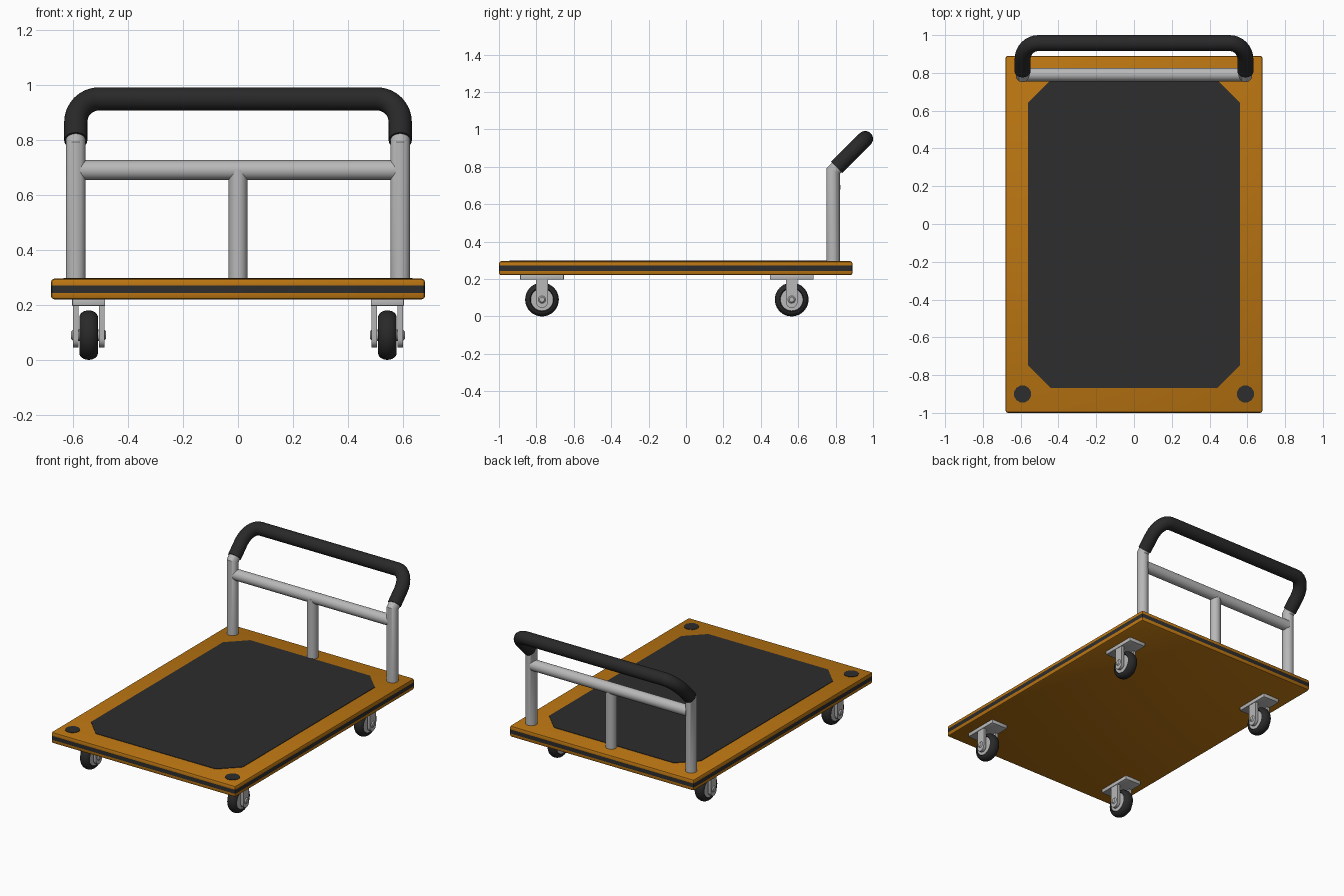
import bpy, bmesh, math
from mathutils import Vector, Matrix

if "Cube" in bpy.data.objects:
    bpy.data.objects.remove(bpy.data.objects["Cube"])


def material(name, rgb):
    m = bpy.data.materials.new(name)
    m.diffuse_color = (*rgb, 1)
    m.use_nodes = True
    m.node_tree.nodes["Principled BSDF"].inputs["Base Color"].default_value = m.diffuse_color
    return m


ORANGE = material("orange paint", (0.50, 0.18, 0.006))
DARK = material("dark rubber", (0.026, 0.026, 0.026))
GREY = material("grey metal", (0.48, 0.48, 0.48))
BLACK = material("black grip", (0.022, 0.022, 0.022))


def finish(name, bm, *mats):
    bmesh.ops.recalc_face_normals(bm, faces=bm.faces[:])
    me = bpy.data.meshes.new(name)
    bm.to_mesh(me)
    bm.free()
    ob = bpy.data.objects.new(name, me)
    bpy.context.collection.objects.link(ob)
    for m in mats:
        me.materials.append(m)
    bpy.ops.object.select_all(action='DESELECT')
    ob.select_set(True)
    bpy.context.view_layer.objects.active = ob
    bpy.ops.object.shade_smooth_by_angle(angle=math.radians(35))
    return ob


def box_bm(center, size, bevel=0.0):
    bm = bmesh.new()
    bmesh.ops.create_cube(bm, size=1, matrix=Matrix.Translation(center) @ Matrix.Diagonal((*size, 1)))
    if bevel:
        bmesh.ops.bevel(bm, geom=bm.edges[:], offset=bevel, segments=2, profile=0.5, affect='EDGES')
    return bm


def prism_bm(points, direction):
    """Extrude a flat outline along a direction."""
    bm = bmesh.new()
    face = bm.faces.new([bm.verts.new(p) for p in points])
    ext = bmesh.ops.extrude_face_region(bm, geom=[face])
    bmesh.ops.translate(bm, vec=direction, verts=[v for v in ext['geom'] if isinstance(v, bmesh.types.BMVert)])
    if face not in bm.faces[:]:
        return bm
    return bm


def tube(name, path, radius, mat, sides=32):
    """Sweep a circle along a mitred path, with capped ends."""
    bm = bmesh.new()
    path = [Vector(p) for p in path]
    rings = []
    d = (path[1] - path[0]).normalized()
    u = d.orthogonal().normalized()
    w = d.cross(u)
    ring = [path[0] + radius * (u * math.cos(a) + w * math.sin(a))
            for a in (2 * math.pi * i / sides for i in range(sides))]
    rings.append([bm.verts.new(p) for p in ring])
    for i in range(1, len(path)):
        d = (path[i] - path[i - 1]).normalized()
        nxt = (path[i + 1] - path[i]).normalized() if i + 1 < len(path) else d
        n = (d + nxt).normalized()
        ring = [p + d * ((path[i] - p).dot(n) / d.dot(n)) for p in ring]
        rings.append([bm.verts.new(p) for p in ring])
        for k in range(sides):
            j = (k + 1) % sides
            bm.faces.new((rings[-2][k], rings[-2][j], rings[-1][j], rings[-1][k]))
    bm.faces.new(rings[0])
    bm.faces.new(rings[-1])
    return finish(name, bm, mat)


def lathe(name, profile, center, mat, steps=40):
    """Turn (x, radius) points about an axle running along x."""
    bm = bmesh.new()
    cx, cy, cz = center
    vs = [bm.verts.new((cx + x, cy, cz + r)) for x, r in profile]
    es = [bm.edges.new(p) for p in zip(vs, vs[1:])]
    bmesh.ops.spin(bm, geom=vs + es, cent=center, axis=(1, 0, 0), angle=2 * math.pi, steps=steps)
    bmesh.ops.remove_doubles(bm, verts=bm.verts[:], dist=1e-5)
    return finish(name, bm, mat)


# Deck: one bevelled slab, dark band cut around the rim
bm = box_bm((0, -0.055, 0.2575), (1.36, 1.89, 0.075), 0.012)
for z in (0.244, 0.271):
    bmesh.ops.bisect_plane(bm, geom=bm.verts[:] + bm.edges[:] + bm.faces[:],
                           plane_co=(0, 0, z), plane_no=(0, 0, 1))
for f in bm.faces:
    f.material_index = int(0.244 < f.calc_center_median().z < 0.271)
finish("deck", bm, ORANGE, DARK)

# Anti-slip mat with clipped corners
X, Y0, Y1, C = 0.56, -0.867, 0.76, 0.118
outline = [(X, Y0 + C), (X, Y1 - C), (X - C, Y1), (C - X, Y1),
           (-X, Y1 - C), (-X, Y0 + C), (C - X, Y0), (X - C, Y0)]
finish("deck_mat", prism_bm([(x, y, 0.294) for x, y in outline], (0, 0, 0.004)), DARK)

S = 0.59          # half spacing of the posts
YP = 0.787        # post position along the deck
BEND = 0.778      # height where the handle leans back
for side, s in (("left", -1), ("right", 1)):
    # Front corner discs
    disc = [(s * S + 0.046 * math.cos(a), -0.9 + 0.046 * math.sin(a), 0.294)
            for a in (math.pi / 6 * (k + 0.5) for k in range(12))]
    finish(f"{side}_corner_disc", prism_bm(disc, (0, 0, 0.004)), DARK)
    # Posts, bent back at the top into the grip
    tube(f"{side}_post", [(s * S, YP, 0.28), (s * S, YP, BEND), (s * S, YP + 0.06, BEND + 0.06)], 0.036, GREY)

# Handle frame
tube("cross_bar", [(-0.575, YP + 0.004, 0.69), (0.575, YP + 0.004, 0.69)], 0.036, GREY)
tube("centre_post", [(0, YP, 0.28), (0, YP, 0.69)], 0.034, GREY)

# Rounded U-shaped grip lying in a plane tilted 45 degrees
R, TOP, START = 0.085, 0.171, 0.019
half = [(S, START)] + [(S - R + R * math.cos(a), TOP - R + R * math.sin(a))
                       for a in (math.pi / 2 * k / 8 for k in range(9))]
flat = half + [(-x, v) for x, v in reversed(half)]
tube("handle_grip", [(x, YP + v, BEND + v) for x, v in flat], 0.042, BLACK)

# Casters
WZ = 0.09
for end, cy in (("front", -0.77), ("rear", 0.565)):
    for side, s in (("left", -1), ("right", 1)):
        n, cx = f"{end}_{side}_caster", s * 0.543
        finish(n + "_plate", box_bm((cx, cy, 0.209), (0.12, 0.234, 0.026), 0.003), GREY)
        # Rounded tyre
        tyre = [(-0.026, 0.05), (-0.028, 0.06)]
        tyre += [(-0.034 * math.cos(a), 0.064 + 0.026 * math.sin(a))
                 for a in (math.pi * k / 12 for k in range(13))]
        tyre += [(0.028, 0.06), (0.026, 0.05)]
        lathe(n + "_tyre", tyre, (cx, cy, WZ), BLACK)
        lathe(n + "_hub", [(-0.03, 0), (-0.03, 0.06), (0.03, 0.06), (0.03, 0)], (cx, cy, WZ), GREY)
        # Axle with tapered bolt heads
        lathe(n + "_axle", [(-0.064, 0), (-0.064, 0.013), (-0.056, 0.021), (0.056, 0.021),
                            (0.064, 0.013), (0.064, 0)], (cx, cy, WZ), GREY, 24)
        # Fork arms with rounded lower ends
        arm = [(0.031, 0.2)] + [(0.031 * math.cos(a), 0.076 - 0.031 * math.sin(a))
                                for a in (math.pi * k / 10 for k in range(11))] + [(-0.031, 0.2)]
        for k, x0 in (("a", -0.057), ("b", 0.037)):
            finish(f"{n}_fork_{k}", prism_bm([(cx + x0, cy + y, z) for y, z in arm], (0.02, 0, 0)), GREY)
